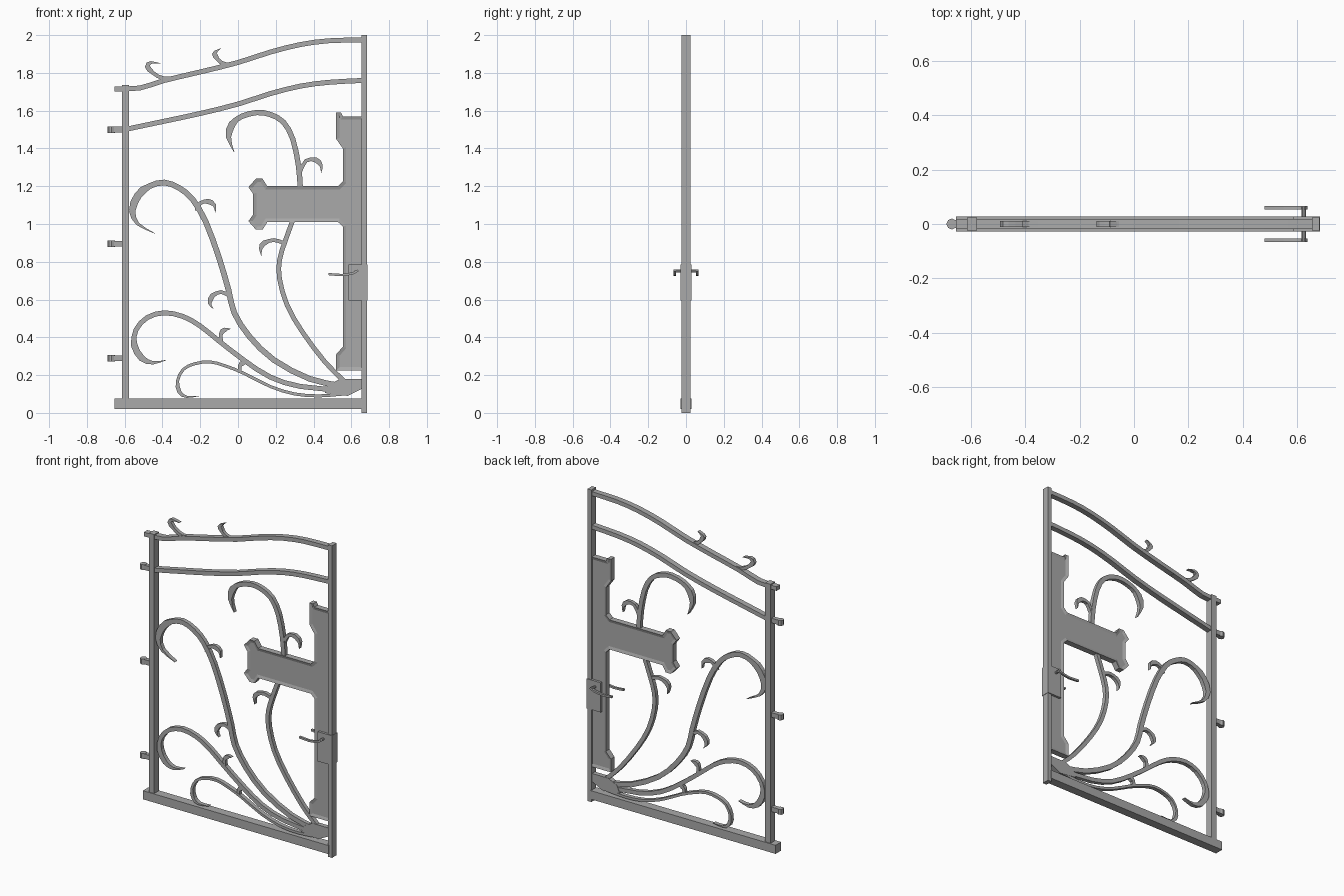
import bpy, bmesh
from mathutils import Vector

if "Cube" in bpy.data.objects:
    bpy.data.objects.remove(bpy.data.objects["Cube"], do_unlink=True)

GREY = (0.4, 0.4, 0.4, 1)
iron = bpy.data.materials.new("grey iron")
iron.use_nodes = True
iron.diffuse_color = GREY
iron.node_tree.nodes["Principled BSDF"].inputs["Base Color"].default_value = GREY


def finish(name, bm):
    bmesh.ops.recalc_face_normals(bm, faces=bm.faces)
    mesh = bpy.data.meshes.new(name)
    bm.to_mesh(mesh)
    bm.free()
    mesh.materials.append(iron)
    obj = bpy.data.objects.new(name, mesh)
    bpy.context.collection.objects.link(obj)
    return obj


def box(name, x0, x1, z0, z1, half):
    bm = bmesh.new()
    bmesh.ops.create_cube(bm, size=1)
    for v in bm.verts:
        v.co = ((x0 + x1) / 2 + v.co.x * (x1 - x0), v.co.y * 2 * half,
                (z0 + z1) / 2 + v.co.z * (z1 - z0))
    return finish(name, bm)


def plate(name, outline, half, rim=0, sink=0):
    """Extruded outline (hundredths) with an optional sunken panel on both sides."""
    bm = bmesh.new()
    face = bm.faces.new([bm.verts.new((x / 100, -half, z / 100)) for x, z in outline])
    back = bmesh.ops.extrude_face_region(bm, geom=[face])["geom"]
    bmesh.ops.translate(bm, verts=[g for g in back if isinstance(g, bmesh.types.BMVert)],
                        vec=(0, 2 * half, 0))
    if face not in bm.faces[:]:
        bm.faces.new([v for v in bm.verts if v.co.y < 0])
    bmesh.ops.recalc_face_normals(bm, faces=bm.faces)
    if rim:
        caps = [f for f in bm.faces if abs(f.normal.y) > 0.9]
        bmesh.ops.inset_region(bm, faces=caps, thickness=rim, use_even_offset=True)
        for f in caps:
            for v in f.verts:
                v.co.y -= sink if v.co.y > 0 else -sink
    return finish(name, bm)


def smooth_path(pts, steps):
    """Catmull-Rom points through a path given in hundredths."""
    p = [Vector(q) / 100 for q in pts]
    p = [2 * p[0] - p[1]] + p + [2 * p[-1] - p[-2]]
    out = []
    for a, b, c, d in zip(p, p[1:], p[2:], p[3:]):
        for i in range(steps):
            t = i / steps
            out.append(0.5 * (2 * b + (c - a) * t + (2 * a - 5 * b + 4 * c - d) * t ** 2
                              + (3 * b - a - 3 * c + d) * t ** 3))
    return out + [p[-2]]


def bar(name, pts, width, half, tip=0.0, y=0.0, steps=2):
    """Flat bar along a path; tip is the share of its length that swells to a point."""
    path = smooth_path(pts, steps)
    bm, rings, n = bmesh.new(), [], len(path) - 1
    for i, p in enumerate(path):
        d = (path[min(i + 1, n)] - path[max(i - 1, 0)]).normalized()
        w, left = width, (n - i) / n
        if tip and left < tip:
            w *= max(0.08, min(1.35 * left / tip * 1.6, 1.35))
        side = Vector((-d.y, d.x)) * w / 2
        rings.append([bm.verts.new((q.x, y + h, q.y)) for q, h in
                      ((p + side, -half), (p - side, -half), (p - side, half), (p + side, half))])
    for r, s in zip(rings, rings[1:]):
        for k in range(4):
            bm.faces.new((r[k], r[(k + 1) % 4], s[(k + 1) % 4], s[k]))
    bm.faces.new(rings[0])
    bm.faces.new(rings[-1])
    return finish(name, bm)


def cylinder(name, loc, radius, depth, sides, along_y=False):
    bm = bmesh.new()
    bmesh.ops.create_cone(bm, cap_ends=True, segments=sides, radius1=radius,
                          radius2=radius, depth=depth)
    for v in bm.verts:
        if along_y:
            v.co = (v.co.x, -v.co.z, v.co.y)
        v.co += Vector(loc)
    return finish(name, bm)


# Frame
box("latch_post", 0.655, 0.683, 0, 2, 0.023)
box("hinge_post", -0.615, -0.578, 0.07, 1.735, 0.023)
box("bottom_rail", -0.655, 0.66, 0.02, 0.075, 0.028)
bar("top_rail", [(-65.5, 171.5), (-52, 172), (-39, 176), (-20, 180.5), (0, 185.5), (17, 191),
                 (33, 195), (48, 197), (66, 197.5)], 0.026, 0.018)
bar("middle_rail", [(-60, 150), (-41, 154), (-20, 158.5), (0, 163.5), (17, 169), (33, 173),
                    (48, 175), (66, 176)], 0.026, 0.018)

# Hinges on the outer side of the hinge post
for i, z in enumerate((0.29, 0.895, 1.5)):
    box(f"hinge_strap_{i}", -0.665, -0.6, z - 0.015, z + 0.015, 0.014)
    cylinder(f"hinge_barrel_{i}", (-0.67, 0, z), 0.02, 0.034, 8)

# Long scrolling vines
vines = {
    "tall_vine": (0.03, [(56, 14), (38, 18), (19, 28), (6, 40.5), (-2, 53), (-5, 65), (-10, 82),
                         (-17, 101), (-24, 113), (-31, 119), (-39, 122), (-47, 120), (-53, 115),
                         (-56, 107), (-53, 100), (-44, 95)]),
    "middle_vine": (0.026, [(56, 12), (33, 14), (17, 19), (3, 28), (-10, 38), (-20, 46), (-29, 51),
                            (-39, 53), (-48, 50.5), (-54, 44), (-55, 36), (-51, 29), (-45, 26.5),
                            (-38, 28)]),
    "low_vine": (0.016, [(56, 10), (43, 9), (30, 10), (17, 14), (3, 21), (-7, 25), (-15, 27),
                         (-23, 26), (-29, 23), (-32, 17), (-31, 11), (-27, 8.5), (-20, 9)]),
    "upper_vine": (0.028, [(33, 119), (32, 131), (29, 145), (24, 154), (17, 158), (10, 159),
                           (2, 157), (-3, 153), (-5, 146), (-2, 138)]),
}
for name, (width, pts) in vines.items():
    bar(name, pts, width, 0.013, tip=0.25)
bar("inner_vine", [(56, 17), (46, 27), (34, 43), (26, 57), (22, 71), (22, 81), (25, 91), (29, 102)],
    0.025, 0.013)
plate("vine_root", [(54, 18), (66, 18), (66, 13), (58, 9), (46, 10.5), (48, 15)], 0.015)

# Small curls branching off the vines and the top rail
curls = [
    [(-22, 107), (-20, 111), (-16, 112), (-12.5, 110), (-12, 106)],
    [(-4.5, 62), (-9, 64), (-13.5, 62), (-15, 58), (-13, 55)],
    [(-9, 38), (-9, 42), (-7, 44), (-4, 44.5)],
    [(1, 22), (1, 25), (3, 26.5), (5, 26)],
    [(24, 90), (19, 91.5), (14, 90), (12, 87), (12.5, 83)],
    [(33, 128), (36, 133.5), (41, 134), (44, 131), (44, 127)],
    [(-29, 178), (-39, 177), (-45, 180), (-48, 183.5), (-46, 185.5), (-41, 185)],
    [(-4, 184), (-9, 185.5), (-12, 189), (-12, 191), (-9, 193)],
]
for i, pts in enumerate(curls):
    bar(f"curl_{i}", pts, 0.02, 0.011, tip=0.6)

# Lock panel: spine with a cross arm, raised rim and sunken field
plate("lock_panel", [(67.2, 157), (55.5, 157), (54.5, 159), (52, 159), (52, 145), (55.5, 140),
                     (55.5, 122.5), (53, 120), (15.5, 120), (13, 124), (9.5, 124), (5.5, 119.5),
                     (8, 116), (8, 105), (5.5, 101.5), (9.5, 97), (13, 97), (15.5, 101), (53, 101),
                     (55.5, 98.5), (55.5, 35), (52, 31), (52, 22.5), (67.2, 22.5)],
      0.019, rim=0.018, sink=0.006)

# Lock case with a lever on each face
box("lock_case", 0.585, 0.685, 0.595, 0.785, 0.028)
cylinder("handle_spindle", (0.625, 0, 0.75), 0.008, 0.125, 8, along_y=True)
for side, y in (("front", -0.06), ("back", 0.06)):
    bar(f"{side}_lever", [(63.5, 75.5), (61, 74), (55, 73), (48, 73.5)], 0.012, 0.007, y=y)
